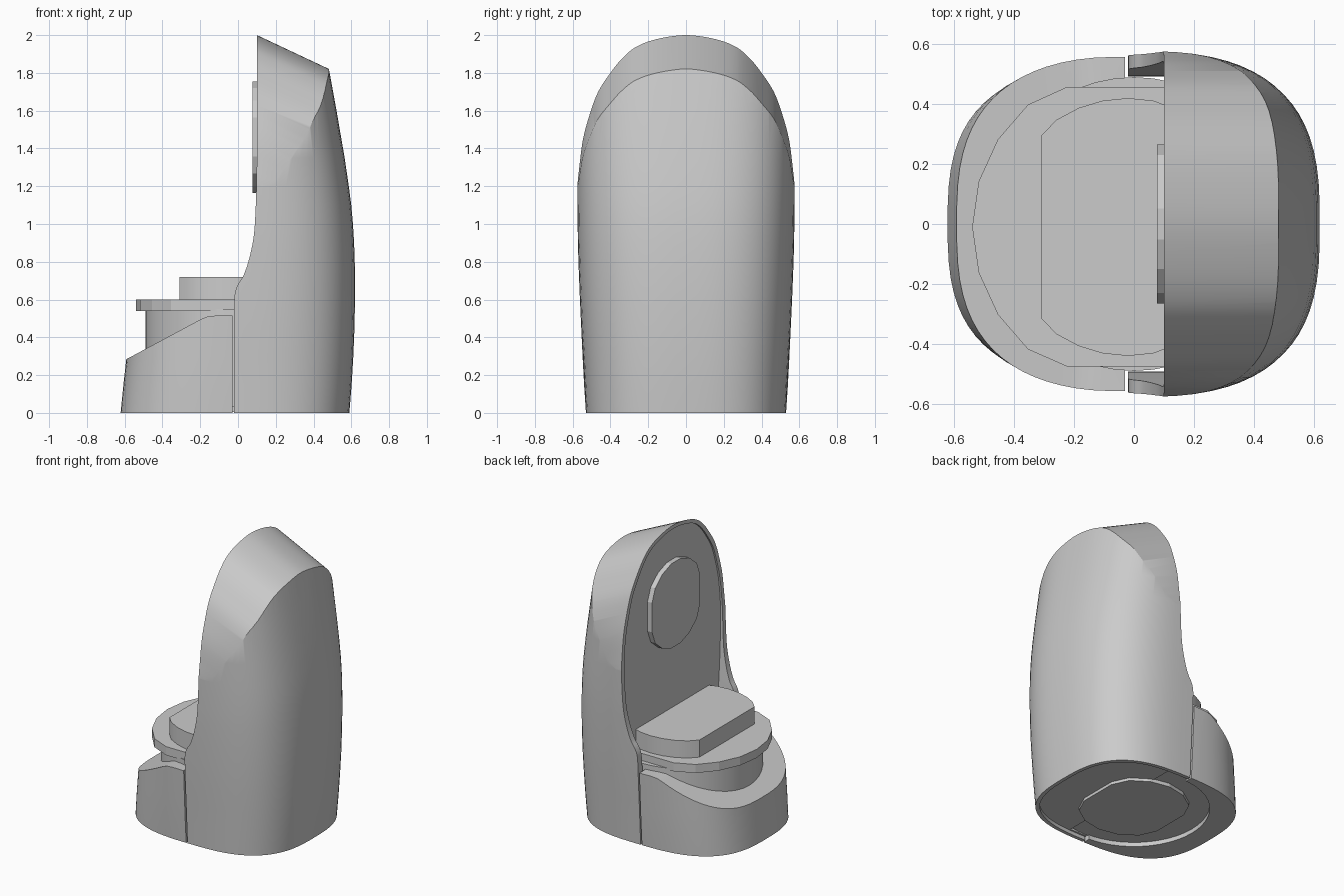
import bpy, bmesh, math
from mathutils import Vector

cube = bpy.data.objects.get("Cube")
if cube:
    bpy.data.objects.remove(cube, do_unlink=True)

GREY = (0.6, 0.6, 0.6, 1)
grey = bpy.data.materials.new("plain grey")
grey.use_nodes = True
grey.diffuse_color = GREY
grey.node_tree.nodes["Principled BSDF"].inputs["Base Color"].default_value = GREY


def finish(name, bm):
    bmesh.ops.recalc_face_normals(bm, faces=bm.faces)
    mesh = bpy.data.meshes.new(name)
    bm.to_mesh(mesh)
    bm.free()
    mesh.materials.append(grey)
    obj = bpy.data.objects.new(name, mesh)
    bpy.context.collection.objects.link(obj)
    return obj


def smooth(points, steps=5):
    """Run a Catmull-Rom curve through 2D points."""
    p = [Vector(q) for q in points]
    p = [p[0]] + p + [p[-1]]
    out = []
    for a, b, c, d in zip(p, p[1:], p[2:], p[3:]):
        for i in range(steps):
            t = i / steps
            out.append(0.5 * (2 * b + (c - a) * t + (2 * a - 5 * b + 4 * c - d) * t**2
                              + (3 * b - a - 3 * c + d) * t**3))
    return [tuple(q) for q in out] + [tuple(p[-1])]


def prism(name, outline, axis, start, end, shear=0):
    """Extrude an outline along an axis, optionally dropping z with x."""
    place = {"x": lambda u, v, d: (d, u, v),
             "y": lambda u, v, d: (u, d, v),
             "z": lambda u, v, d: (u, v, d)}[axis]
    bm = bmesh.new()
    rings = [[bm.verts.new(place(u, v, d)) for u, v in outline] for d in (start, end)]
    skin(bm, rings)
    for v in bm.verts:
        v.co.z -= shear * (v.co.x - 0.1)
    return finish(name, bm)


def skin(bm, rings):
    n = len(rings[0])
    for low, high in zip(rings, rings[1:]):
        for i in range(n):
            j = (i + 1) % n
            bm.faces.new((low[i], low[j], high[j], high[i]))
    bm.faces.new(rings[0])
    bm.faces.new(rings[-1])


def loft(name, levels, power=2.85, sides=72):
    """Stack rounded-square sections given as (z, half depth, half width)."""
    def bend(c):
        return math.copysign(abs(c) ** (2 / power), c)
    bm = bmesh.new()
    rings = []
    for z, rx, ry in levels:
        angles = [math.tau * (i + 0.5) / sides for i in range(sides)]
        rings.append([bm.verts.new((rx * bend(math.cos(a)), ry * bend(math.sin(a)), z))
                      for a in angles])
    skin(bm, rings)
    return finish(name, bm)


def disc(cx, cy, r, u_range=(-9, 9), v_range=(-9, 9), sides=24):
    """Circle outline with sides cut flat."""
    def clamp(v, lim):
        return max(lim[0], min(lim[1], v))
    pts = []
    for i in range(sides):
        a = math.tau * i / sides
        q = (clamp(cx + r * math.cos(a), u_range), clamp(cy + r * math.sin(a), v_range))
        if q not in pts:
            pts.append(q)
    return pts


def combine(obj, cutter, operation):
    mod = obj.modifiers.new("cut", "BOOLEAN")
    mod.operation = operation
    mod.solver = "EXACT"
    mod.object = cutter
    bpy.context.view_layer.objects.active = obj
    bpy.ops.object.modifier_apply(modifier=mod.name)
    bpy.data.objects.remove(cutter, do_unlink=True)


def shade(obj, angle):
    bpy.ops.object.select_all(action="DESELECT")
    obj.select_set(True)
    bpy.context.view_layer.objects.active = obj
    bpy.ops.object.shade_smooth_by_angle(angle=math.radians(angle))


CROWN = [(.565, 1.3), (.545, 1.45), (.51, 1.58), (.465, 1.7), (.4, 1.8),
         (.335, 1.88), (.26, 1.94), (.15, 1.98)]


def arch(lower, sy=1.0, top=2.0):
    half = lower + [(y * sy, z * top / 2) for y, z in CROWN]
    return smooth(half + [(0, top)] + [(-y, z) for y, z in reversed(half)])


# Tall back shell: tapered body, sloping arched top, curved front edge
shell = loft("back_shell", smooth_levels := [
    (0, .59, .53), (.15, .602, .538), (.3, .611, .546), (.45, .617, .555), (.6, .62, .562),
    (.75, .62, .568), (.9, .615, .573), (1.0, .609, .575), (1.1, .6, .576), (1.2, .587, .577),
    (1.35, .565, .577), (1.6, .522, .577), (1.83, .48, .577), (2.1, .43, .577)])
crown = arch([(.62, -.5), (.62, .5), (.6, .9), (.58, 1.15)])
combine(shell, prism("arch_cutter", crown, "x", -1, 1, shear=.47), "INTERSECT")
edge = smooth([(-.02, .55), (-.017, .63), (0, .68), (.03, .73), (.06, .82),
               (.085, .95), (.096, 1.15), (.1, 1.35)])
side = [(-.02, -.1)] + edge + [(.1, 2.2), (.8, 2.2), (.8, -.1)]
combine(shell, prism("side_cutter", side, "y", -1, 1), "INTERSECT")

# Hollow in front of the inner panel, and the shallow recess underneath
hollow = arch([(.49, -.2), (.495, .2), (.515, .6), (.535, .9), (.542, 1.15)], .95, 1.975)
combine(shell, prism("hollow_cutter", hollow, "x", -1, .112), "DIFFERENCE")
combine(shell, loft("recess_cutter", [(-.1, .565, .505), (.025, .565, .505)]), "DIFFERENCE")
shade(shell, 28)

# Low front base with a slanted rim around the column
base = loft("front_base", [(0, .622, .53), (.15, .607, .54), (.3, .59, .548), (.6, .558, .562)])
rim = [(-.8, -.1), (-.8, .172), (-.2, .494), (-.165, .509), (-.12, .515), (-.03, .515), (-.03, -.1)]
combine(base, prism("rim_cutter", rim, "y", -1, 1), "INTERSECT")
combine(base, prism("hole_cutter", disc(0, 0, .48, sides=48), "z", -.2, 1), "DIFFERENCE")
shade(base, 28)

# Column, flange, seat block and underside foot
column = prism("column", disc(0, 0, .49, (-9, .2), sides=48), "z", .03, .55)
shade(column, 28)
flange = prism("seat_flange", disc(0, -.01, .54, (-9, .13), (-.475, .457), 22), "z", .54, .6)
seat = prism("seat_block", disc(-.02, -.01, .43, (-.31, .13), sides=32), "z", .6, .72)
shade(seat, 28)
foot = prism("underside_foot", disc(0, 0, .35, (-.3, .3), sides=16), "z", .005, .04)

# Round plate on the inner panel, cut flat at its sides
plate = prism("back_plate", disc(0, 1.46, .3, (-.265, .265), sides=18), "x", .077, .12)
